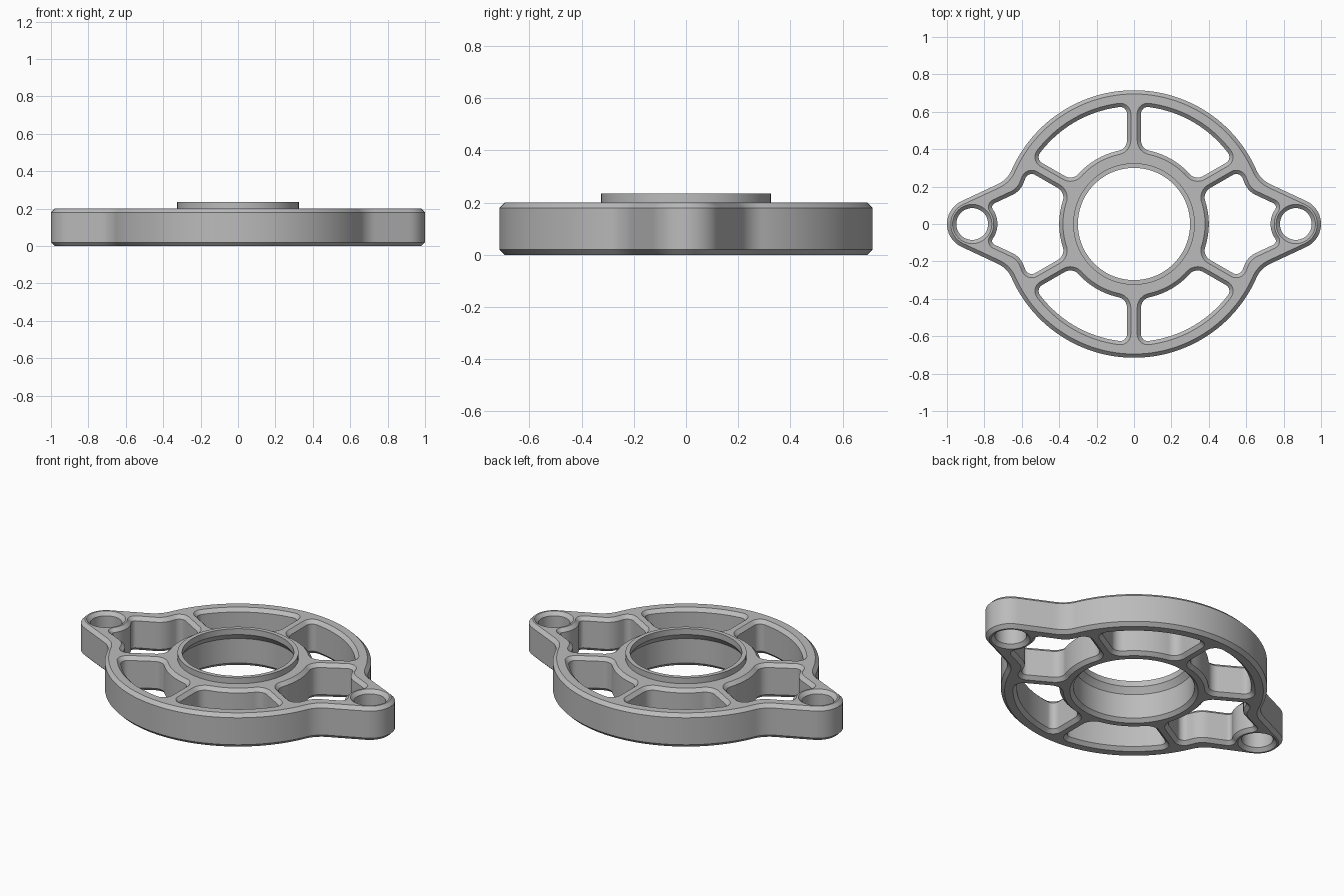
import bpy, bmesh
from math import cos, sin, asin, acos, radians, degrees
from mathutils import Vector

cube = bpy.data.objects.get("Cube")
if cube:
    bpy.data.objects.remove(cube)

# Main dimensions
THICK, CHAMFER, BOSS_TOP = 0.20, 0.02, 0.235
RIM, RIM_IN, HUB = 0.715, 0.63, 0.40
LUG_X, LUG_R, SLOPE = 0.865, 0.135, 65
SPOKE = 0.037
WALL = LUG_R - 0.085          # inner face of the neck, measured from the lug centre


def polar(r, deg, cx=0.0):
    return Vector((cx + r * cos(radians(deg)), r * sin(radians(deg))))


def arc(r, a, b, cx=0.0):
    return (lambda t: polar(r, a + (b - a) * t, cx), abs(radians(b - a)) * r)


def line(p, q):
    return (lambda t: p.lerp(q, t), (q - p).length)


def rounded_loop(edges, cuts):
    """Join edges into a closed loop; cuts[i] rounds the corner after edge i."""
    pts = []
    for i, (f, length) in enumerate(edges):
        t0, t1 = cuts[i - 1] / length, 1 - cuts[i] / length
        steps = max(2, int(length / 0.02))
        pts += [f(t0 + (t1 - t0) * k / steps) for k in range(steps + 1)]
        if cuts[i]:
            g, g_len = edges[(i + 1) % len(edges)]
            a, c, b = f(t1), f(1), g(cuts[i] / g_len)
            w = max(0.3, abs((a - c).normalized().dot((a - b).normalized())))
            for k in range(1, 8):
                t = k / 8
                u, v, s = (1 - t) ** 2, 2 * w * t * (1 - t), t * t
                pts.append((a * u + c * v + b * s) / (u + v + s))
    return [p for i, p in enumerate(pts) if (p - pts[i - 1]).length > 0.0005]


def circle(r, cx=0.0, n=64):
    return [polar(r, 360 * i / n, cx) for i in range(n)]


def turned(pts, deg):
    c, s = cos(radians(deg)), sin(radians(deg))
    return [Vector((p.x * c - p.y * s, p.x * s + p.y * c)) for p in pts]


def neck_angle(r, off):
    """Polar angle where the sloping neck line meets a circle of radius r."""
    return SLOPE - degrees(acos((LUG_X * cos(radians(SLOPE)) + off) / r))


def spoke_angle(r):
    return degrees(asin(SPOKE / r))


def offset(pts, d):
    out = []
    for i, p in enumerate(pts):
        a = (p - pts[i - 1]).normalized()
        b = (pts[(i + 1) % len(pts)] - p).normalized()
        t = (a + b).normalized()
        out.append(p + Vector((t.y, -t.x)) * (d / max(0.5, t.dot(a))))
    return out


# Outer outline: round body with two tapered lugs
na = neck_angle(RIM, LUG_R)
half = [arc(LUG_R, -SLOPE, SLOPE, LUG_X),
        line(polar(LUG_R, SLOPE, LUG_X), polar(RIM, na)),
        arc(RIM, na, 180 - na),
        line(polar(RIM, 180 - na), polar(LUG_R, 180 - SLOPE, -LUG_X))]
other = [(lambda t, f=f: -f(t), n) for f, n in half]
outline = rounded_loop(half + other, [0, 0.06, 0.06, 0] * 2)

# Curved window between two spokes
so, si = spoke_angle(RIM_IN), spoke_angle(HUB)
window = rounded_loop(
    [arc(RIM_IN, 30 + so, 90 - so),
     line(polar(RIM_IN, 90 - so), polar(HUB, 90 - si)),
     arc(HUB, 90 - si, 30 + si),
     line(polar(HUB, 30 + si), polar(RIM_IN, 30 + so))],
    [0.04, 0.05, 0.05, 0.04])

# Side window reaching into the lug neck
ni = neck_angle(RIM_IN, WALL)
la = SLOPE + degrees(acos(WALL / LUG_R))
side_window = rounded_loop(
    [arc(RIM_IN, ni, 30 - so),
     line(polar(RIM_IN, 30 - so), polar(HUB, 30 - si)),
     arc(HUB, 30 - si, si - 30),
     line(polar(HUB, si - 30), polar(RIM_IN, so - 30)),
     arc(RIM_IN, so - 30, -ni),
     line(polar(RIM_IN, -ni), polar(LUG_R, -la, LUG_X)),
     arc(LUG_R, 360 - la, la, LUG_X),
     line(polar(LUG_R, la, LUG_X), polar(RIM_IN, ni))],
    [0.04, 0.05, 0.05, 0.04, 0.05, 0.03, 0.03, 0.05])

# Wall profiles as (offset, height) from bottom to top
hole_wall = [(CHAMFER, 0), (0, CHAMFER), (0, THICK - CHAMFER), (CHAMFER, THICK)]
outer_wall = [(-d, z) for d, z in hole_wall]
bore_wall = [(CHAMFER, 0), (0, CHAMFER), (0, 0.165), (-0.025, THICK),
             (-0.025, BOSS_TOP), (0, BOSS_TOP), (0, THICK)]

walls = [(outline, outer_wall), (circle(0.325, n=96), bore_wall)]
walls += [(turned(window, a), hole_wall) for a in (0, 60, 180, 240)]
walls += [(turned(side_window, a), hole_wall) for a in (0, 180)]
walls += [(circle(0.085, x, 48), hole_wall) for x in (-LUG_X, LUG_X)]

# Build walls, then cap bottom and top
bm = bmesh.new()
caps = ([], [])
for pts, profile in walls:
    rings = [[bm.verts.new((p.x, p.y, z)) for p in offset(pts, d)] for d, z in profile]
    n = len(pts)
    for lo, hi in zip(rings, rings[1:]):
        for i in range(n):
            j = (i + 1) % n
            bm.faces.new((lo[i], lo[j], hi[j], hi[i]))
    for cap, ring in zip(caps, (rings[0], rings[-1])):
        cap += [bm.edges.get((ring[i - 1], ring[i])) for i in range(n)]
for cap, nz in zip(caps, (-1, 1)):
    bmesh.ops.triangle_fill(bm, edges=cap, use_beauty=True, normal=(0, 0, nz))
bmesh.ops.recalc_face_normals(bm, faces=bm.faces)

mesh = bpy.data.meshes.new("flange_plate")
bm.to_mesh(mesh)
bm.free()
plate = bpy.data.objects.new("flange_plate", mesh)
bpy.context.collection.objects.link(plate)

# Plain grey metal
grey = bpy.data.materials.new("light_grey")
grey.use_nodes = True
color = (0.5, 0.5, 0.5, 1)
grey.diffuse_color = color
grey.node_tree.nodes["Principled BSDF"].inputs["Base Color"].default_value = color
mesh.materials.append(grey)

bpy.ops.object.select_all(action='DESELECT')
plate.select_set(True)
bpy.context.view_layer.objects.active = plate
bpy.ops.object.shade_smooth_by_angle(angle=radians(25))
